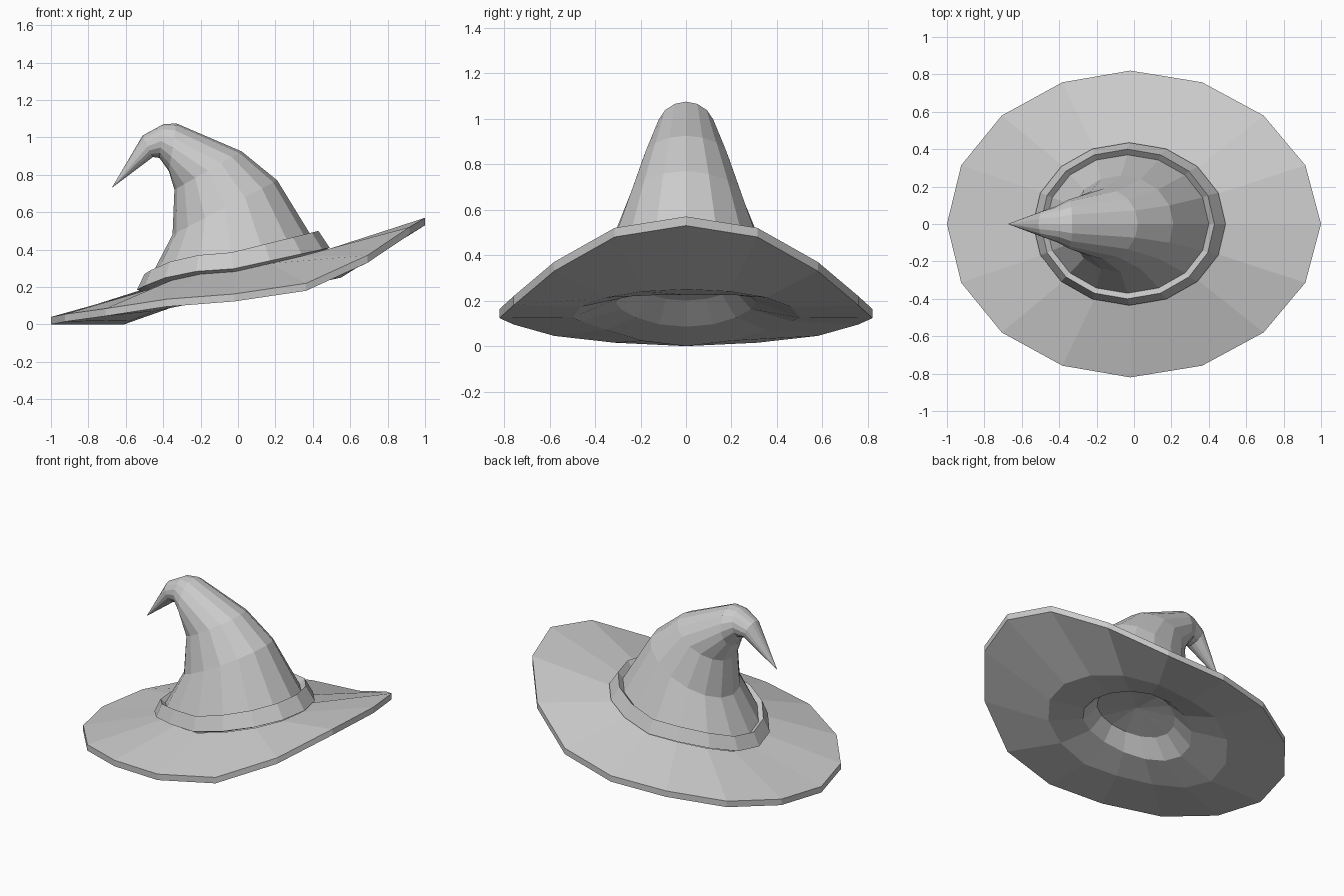
import bpy, bmesh
from math import cos, sin, pi

if "Cube" in bpy.data.objects:
    bpy.data.objects.remove(bpy.data.objects["Cube"])

N = 16


def ring(left, right, half_width, warp=0.0, lift=0.0):
    """Tilted ellipse through two (x, z) side points, with a half width in y.
    warp raises the left quarters, lift raises both flanks."""
    (xl, zl), (xr, zr) = left, right
    pts = []
    for i in range(N):
        a = 2 * pi * i / N
        t = (1 + cos(a)) / 2
        dz = warp * max(0, -cos(a)) * sin(a) ** 2 + lift * sin(a) ** 2
        pts.append((xl + (xr - xl) * t, half_width * sin(a), zl + (zr - zl) * t + dz))
    return pts


def loft(name, rings, tip=None, closed=False):
    """Skin consecutive rings, optionally ending in a point or looping round."""
    bm = bmesh.new()
    loops = [[bm.verts.new(p) for p in r] for r in rings]
    pairs = list(zip(loops, loops[1:]))
    if closed:
        pairs.append((loops[-1], loops[0]))
    for a, b in pairs:
        for i in range(N):
            j = (i + 1) % N
            bm.faces.new((a[i], a[j], b[j], b[i]))
    if tip:
        t = bm.verts.new(tip)
        for i in range(N):
            bm.faces.new((loops[-1][i], loops[-1][(i + 1) % N], t))
    bmesh.ops.recalc_face_normals(bm, faces=bm.faces)
    me = bpy.data.meshes.new(name)
    bm.to_mesh(me)
    bm.free()
    ob = bpy.data.objects.new(name, me)
    bpy.context.collection.objects.link(ob)
    return ob


# Brim: drooping sides, upturned back, thick wedge underneath and shallow head hollow
half = [.57, .52, .37, .22, .163, .135, .085, .055, .04]
heights = half + half[-2:0:-1]
rim_top, rim_bottom = [], []
for i, z in enumerate(heights):
    a = 2 * pi * i / N
    x, y = cos(a), .82 * sin(a)
    if x > -.3:
        x -= .02 * abs(sin(a))
    rim_top.append((x, y, z))
    rim_bottom.append((x, y, z - .04))
loft("brim", [
    ring((-.50, .17), (.47, .395), .41, warp=.09),
    rim_top,
    rim_bottom,
    ring((-.61, 0), (.55, .25), .50, warp=.10),
    ring((-.37, .085), (.32, .225), .31, lift=.04),
    ring((-.26, .20), (.23, .31), .225, lift=.02),
], tip=(-.015, 0, .29))

# Hat band: sloped outer wall with a lip dipping in towards the crown
loft("hat_band", [
    ring((-.54, .185), (.49, .41), .435, warp=.09),
    ring((-.50, .27), (.43, .50), .40, warp=.09),
    ring((-.47, .25), (.40, .46), .37, warp=.09),
    ring((-.49, .17), (.45, .39), .40, warp=.09),
], closed=True)

# Crown: tapering cone that bends over to a drooping point
loft("crown", [
    ring((-.47, .25), (.40, .46), .37, warp=.09),
    ring((-.35, .48), (.21, .77), .26),
    ring((-.34, .72), (.02, .925), .19),
    ring((-.37, .82), (-.33, 1.075), .13),
    ring((-.42, .89), (-.40, 1.07), .098),
    ring((-.455, .895), (-.51, 1.01), .072),
], tip=(-.675, 0, .73))
